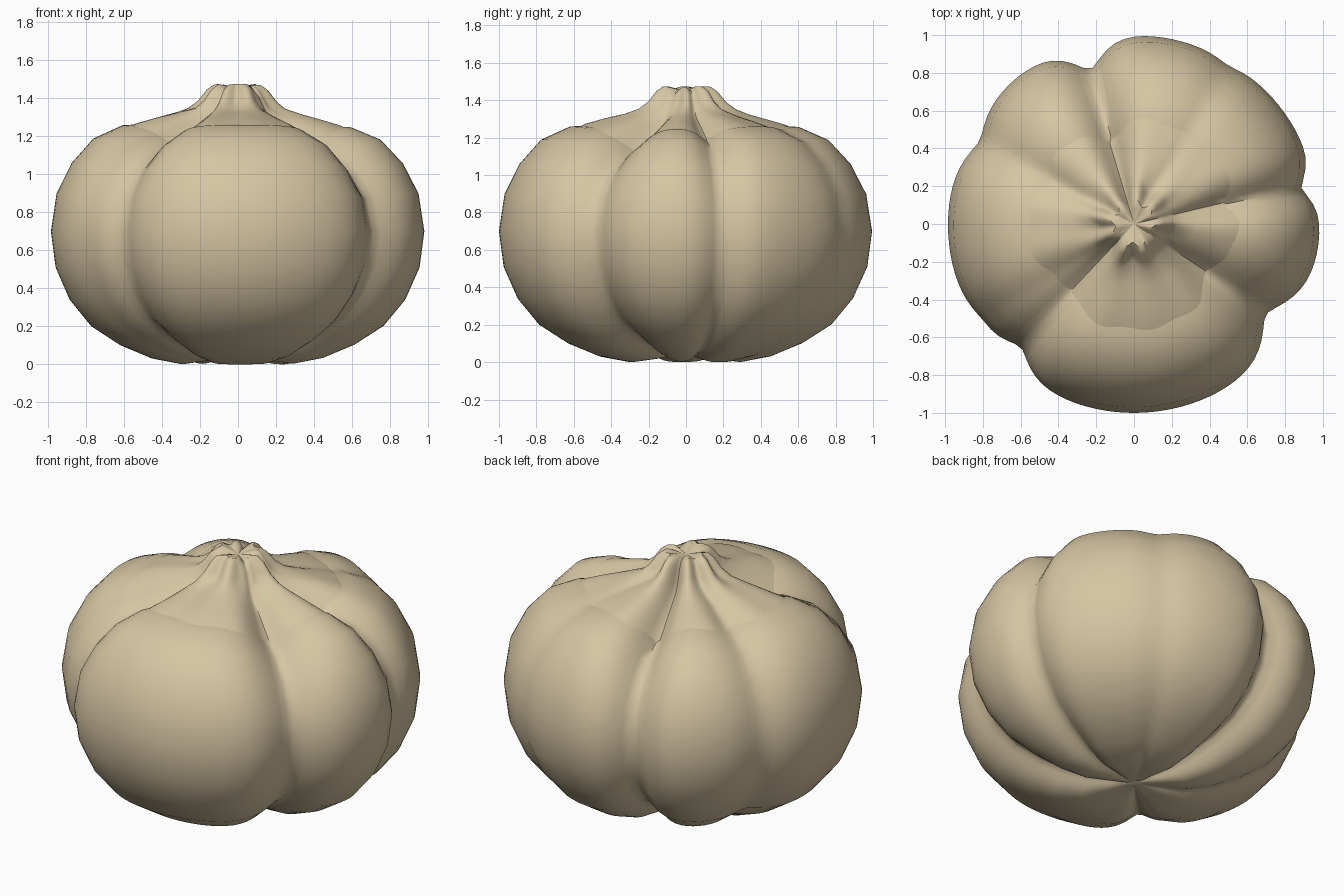
import bpy, bmesh, math

if "Cube" in bpy.data.objects:
    bpy.data.objects.remove(bpy.data.objects["Cube"])

tan = bpy.data.materials.new("pale_tan")
tan.diffuse_color = (0.67, 0.56, 0.365, 1)
tan.use_nodes = True
tan.node_tree.nodes["Principled BSDF"].inputs["Base Color"].default_value = tan.diffuse_color

# Grooves between the lobes: angle (degrees), depth, half width (degrees)
GROOVES = [(12, .08, 6), (59, .02, 6), (106, .15, 8), (152, .06, 9),
           (212, .03, 9), (227, .105, 9), (326, .145, 11)]


def groove(deg, q=0.0):
    """Groove depth at an angle; q rises from 0 at the equator towards the poles."""
    total = 0
    for a, depth, w in GROOVES:
        d = abs((deg - a + 180) % 360 - 180)
        total += depth * math.exp(-(d / (w * (1 + .4 * q))) ** 1.5)
    return total * (1 + .8 * q)


def revolve(name, rings, segments, point, angle, closed_bottom):
    """Skin closed rings from bottom to top, each point placed by a function."""
    bm = bmesh.new()
    rows = [[bm.verts.new(point(i, r, z, 360 * k / segments)) for k in range(segments)]
            for i, (r, z) in enumerate(rings)]
    for a, b in zip(rows, rows[1:]):
        for k in range(segments):
            n = (k + 1) % segments
            bm.faces.new((a[k], a[n], b[n], b[k]))
    bm.faces.new(rows[-1])
    if closed_bottom:
        bm.faces.new(rows[0][::-1])
    mesh = bpy.data.meshes.new(name)
    bm.to_mesh(mesh)
    bm.free()
    mesh.materials.append(tan)
    ob = bpy.data.objects.new(name, mesh)
    bpy.context.collection.objects.link(ob)
    bpy.ops.object.select_all(action='DESELECT')
    ob.select_set(True)
    bpy.context.view_layer.objects.active = ob
    bpy.ops.object.shade_smooth_by_angle(angle=math.radians(angle))
    return ob


# Lobed body, dipping in at the top and nearly flat underneath
BODY = [(.04, .035), (.15, .02), (.30, .0), (.46, .03), (.63, .10), (.785, .20),
        (.90, .34), (.975, .51), (1.0, .70), (.97, .90), (.89, 1.06), (.775, 1.19),
        (.62, 1.26), (.45, 1.27), (.28, 1.23), (.12, 1.15), (.03, 1.08)]


def body_point(i, r, z, deg):
    q = min(1, ((z - .7) / .6) ** 2)
    if z < .7:
        q *= .45
    g = groove(deg, q)
    # the grooves fade out towards the pad under the body
    lift = 1 if z > .7 else .6 * min(1, r / .35)
    t = math.radians(deg)
    return (.985 * r * (1 - g) * math.cos(t), r * (1 - g) * math.sin(t),
            .7 + (z - .7) * (1 - g * lift))


revolve("pumpkin_body", BODY, 120, body_point, 60, True)

# Thin flared cap with a ribbed stem stub, draped into the grooves
CAP = [(.64, 1.225), (.54, 1.272), (.44, 1.300), (.33, 1.328), (.24, 1.355),
       (.19, 1.395), (.15, 1.45), (.115, 1.475), (.07, 1.465), (.015, 1.45)]


def cap_point(i, r, z, deg):
    t = math.radians(deg)
    rib = math.sin(9 * t + .6) + .4 * math.sin(5 * t)
    g = groove(deg, .8)
    if 4 <= i <= 8:
        r *= 1 + .11 * rib - .7 * g
    elif i == 3:
        r *= 1 + .03 * rib
    if i < 3:
        z += .004 * math.sin(13 * t + 1)
    z -= g * .8 * min(1, r / .5)
    return (r * math.cos(t), r * math.sin(t), z)


revolve("stem_cap", CAP, 108, cap_point, 50, False)
